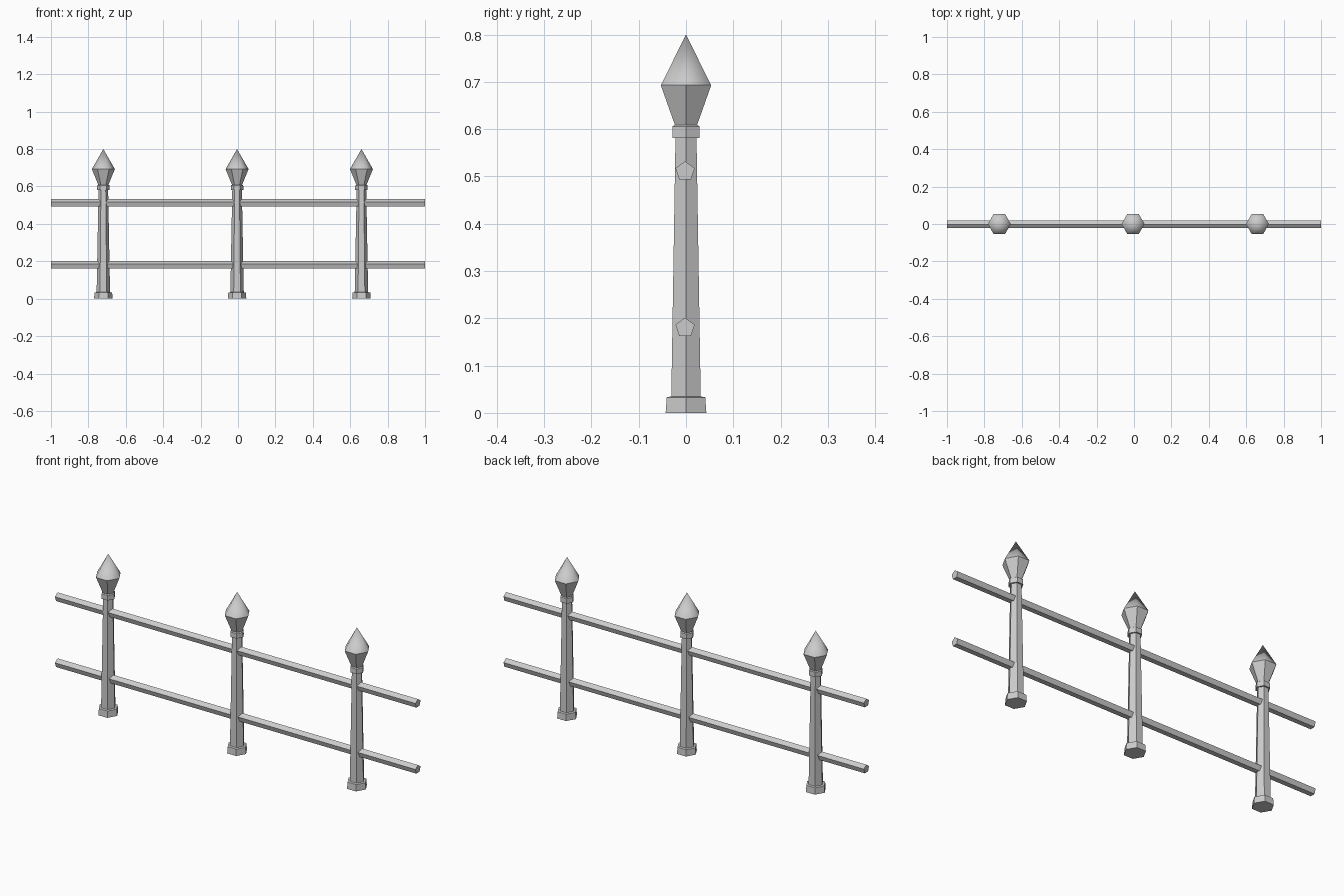
import bpy, bmesh, math

if "Cube" in bpy.data.objects:
    bpy.data.objects.remove(bpy.data.objects["Cube"])

SIDES = 6


def finish(bm, name, location):
    bmesh.ops.recalc_face_normals(bm, faces=bm.faces)
    mesh = bpy.data.meshes.new(name)
    bm.to_mesh(mesh)
    bm.free()
    obj = bpy.data.objects.new(name, mesh)
    obj.location = location
    bpy.context.collection.objects.link(obj)


def turned(name, profile, location, smooth_tip=False):
    """Six-sided solid from (radius, z) rings; zero radius makes a point."""
    bm = bmesh.new()
    rings = []
    for r, z in profile:
        count = SIDES if r > 0 else 1
        rings.append([bm.verts.new((r * math.cos(math.tau * i / SIDES),
                                    r * math.sin(math.tau * i / SIDES), z))
                      for i in range(count)])
    for low, high in zip(rings, rings[1:]):
        for i in range(SIDES):
            j = (i + 1) % SIDES
            if len(high) == 1:
                face = bm.faces.new((low[i], low[j], high[0]))
                face.smooth = smooth_tip
            else:
                bm.faces.new((low[i], low[j], high[j], high[i]))
    bm.faces.new(rings[0][::-1])
    if len(rings[-1]) > 1:
        bm.faces.new(rings[-1])
    # Keep the shoulder below the smooth point crisp
    for edge in bm.edges:
        if len({f.smooth for f in edge.link_faces}) > 1:
            edge.smooth = False
    finish(bm, name, location)


def rail(name, z, radius=0.0213):
    """Five-sided bar along x, with one edge on top."""
    bm = bmesh.new()
    ends = [[bm.verts.new((x, radius * math.sin(math.tau * i / 5),
                           radius * math.cos(math.tau * i / 5)))
             for i in range(5)] for x in (-1, 1)]
    for i in range(5):
        j = (i + 1) % 5
        bm.faces.new((ends[0][i], ends[0][j], ends[1][j], ends[1][i]))
    bm.faces.new(ends[0])
    bm.faces.new(ends[1])
    finish(bm, name, (0, -0.002, z))


# Posts: foot, tapered shaft, collar and spear-shaped finial
foot = [(0.0497, 0), (0.047, 0.033), (0.036, 0.035)]
shaft = [(0.036, 0.03), (0.0255, 0.59)]
collar = [(0.0335, 0.581), (0.033, 0.606), (0.026, 0.61)]
finial = [(0.0255, 0.605), (0.0615, 0.693), (0, 0.8)]

for side, x in (("left", -0.72), ("middle", -0.005), ("right", 0.66)):
    turned(f"{side}_post_foot", foot, (x, 0, 0))
    turned(f"{side}_post_shaft", shaft, (x, 0, 0))
    turned(f"{side}_post_collar", collar, (x, 0, 0))
    turned(f"{side}_post_finial", finial, (x, 0, 0), smooth_tip=True)

# Horizontal rails
rail("upper_rail", 0.511)
rail("lower_rail", 0.18)
